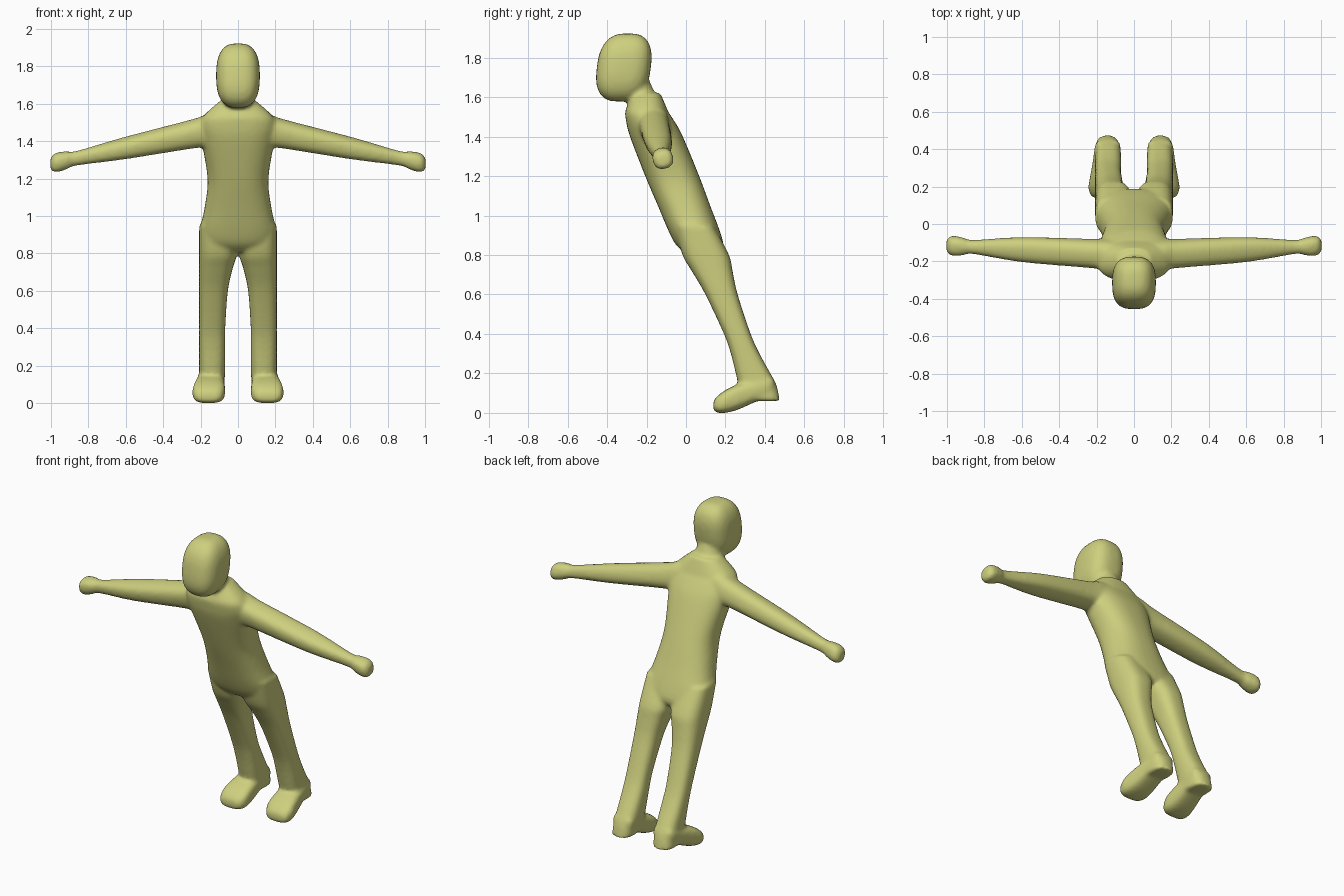
import bpy, bmesh, math
from mathutils import Vector

default = bpy.data.objects.get("Cube")
if default:
    bpy.data.objects.remove(default)

skin = bpy.data.materials.new("pale olive")
skin.use_nodes = True
COLOR = (0.62, 0.63, 0.21, 1)
skin.diffuse_color = COLOR
skin.node_tree.nodes["Principled BSDF"].inputs["Base Color"].default_value = COLOR

bm = bmesh.new()
SIDES = 32
STEPS = 5


def spline(rows):
    """Smooth Catmull-Rom interpolation of section rows."""
    rows = [Vector(row) for row in rows]
    padded = [rows[0], *rows, rows[-1]]
    smooth = []
    for before, start, end, after in zip(padded, padded[1:], padded[2:], padded[3:]):
        for step in range(STEPS):
            t = step / STEPS
            enter, leave = (end - before) / 2, (after - start) / 2
            smooth.append(start + enter * t
                          + (3 * (end - start) - 2 * enter - leave) * t ** 2
                          + (2 * (start - end) + enter + leave) * t ** 3)
    return smooth + [rows[-1]]


def superellipse(angle, power):
    """Point on a unit circle squared off by power."""
    return [math.copysign(abs(value) ** (2 / power), value)
            for value in (math.cos(angle), math.sin(angle))]


def loft(rows, centre, across, along, power, sides=(1,)):
    """Skin sections given as (position, half size across, half size along)."""
    for side in sides:
        previous = None
        for position, wide, deep in spline(rows):
            ring = []
            for i in range(SIDES):
                u, v = superellipse(math.tau * i / SIDES, power)
                point = Vector(centre(position, wide)) + across * u * wide + along * v * deep
                point.x *= side
                ring.append(bm.verts.new(point))
            if previous:
                for i in range(SIDES):
                    bm.faces.new((previous[i - 1], previous[i], ring[i], ring[i - 1]))
            else:
                bm.faces.new(ring)
            previous = ring
        bm.faces.new(previous)


X, Y, Z = Vector((1, 0, 0)), Vector((0, 1, 0)), Vector((0, 0, 1))
BOTH = (1, -1)


def lean(z):
    """Depth of the forward-leaning body axis at a height."""
    return 0.4 * (1 - z) + 0.01


# Torso, from crotch to neck base
torso = [(0.81, 0.13, 0.09), (0.85, 0.19, 0.12), (0.92, 0.204, 0.13),
         (1.05, 0.178, 0.133), (1.2, 0.163, 0.137), (1.4, 0.195, 0.134),
         (1.48, 0.205, 0.122), (1.54, 0.18, 0.104), (1.62, 0.09, 0.07)]
loft(torso, lambda z, wide: (0, max(lean(z), -0.2), z), X, Y, 2.4)

# Neck
neck = [(1.5, 0.11, 0.1), (1.58, 0.095, 0.085), (1.64, 0.078, 0.07), (1.75, 0.075, 0.07)]
loft(neck, lambda z, wide: (0, lean(z) + 0.01, z), X, Y, 2)

# Head, an egg-shaped rounded block with the chin pushed forward
HEAD_MIDDLE, HEAD_HALF = 1.75, 0.174
head = []
for i in range(-8, 9):
    t = math.sin(math.radians(i * 10))
    swell = (1 - abs(t) ** 2.6) ** (1 / 2.6)
    head.append((HEAD_MIDDLE + HEAD_HALF * t, 0.117 * swell, 0.137 * swell))
loft(head, lambda z, wide: (0, -0.315 + (z - HEAD_MIDDLE) * 0.12, z), X, Y, 2.8)

# Arms and hands, sloping down to the fists
arm = [(0.08, 0.08, 0.1), (0.17, 0.08, 0.09), (0.24, 0.076, 0.077),
       (0.6, 0.066, 0.058), (0.86, 0.037, 0.039), (0.91, 0.046, 0.046),
       (0.96, 0.053, 0.052), (0.99, 0.046, 0.045), (1.003, 0.025, 0.025)]
roll = math.radians(15)
loft(arm, lambda x, wide: (x, 0.055 * x - 0.17, 1.49 - 0.21 * x),
     Y * math.cos(roll) + Z * math.sin(roll),
     Z * math.cos(roll) - Y * math.sin(roll), 2.5, BOTH)

# Legs, with a straight outer side
leg = [(0.06, 0.065, 0.08), (0.14, 0.069, 0.095), (0.2, 0.07, 0.088),
       (0.3, 0.07, 0.073), (0.4, 0.07, 0.068), (0.6, 0.077, 0.082),
       (0.72, 0.09, 0.104), (0.8, 0.101, 0.118), (0.95, 0.1, 0.1)]
loft(leg, lambda z, wide: (0.208 - wide, lean(z) + 0.01, z), X, Y, 2.7, BOTH)

# Feet, from lowered toe to raised heel
foot = [(0.138, 0.045, 0.016), (0.15, 0.07, 0.036), (0.19, 0.087, 0.055),
        (0.25, 0.083, 0.064), (0.32, 0.075, 0.06), (0.4, 0.07, 0.05),
        (0.43, 0.065, 0.042), (0.447, 0.05, 0.02)]
loft(foot, lambda y, wide: (0.17 - 0.07 * y, y, 0.36 * y - 0.014), X, Z, 3.2, BOTH)

bmesh.ops.recalc_face_normals(bm, faces=bm.faces)
mesh = bpy.data.meshes.new("body")
bm.to_mesh(mesh)
bm.free()
mesh.materials.append(skin)
body = bpy.data.objects.new("body", mesh)
bpy.context.collection.objects.link(body)

# Fuse the parts into one skin and soften the joins
fuse = body.modifiers.new("fuse", "REMESH")
fuse.mode = "VOXEL"
fuse.voxel_size = 0.011
fuse.use_smooth_shade = True
soften = body.modifiers.new("soften", "SMOOTH")
soften.factor = 0.5
soften.iterations = 9
